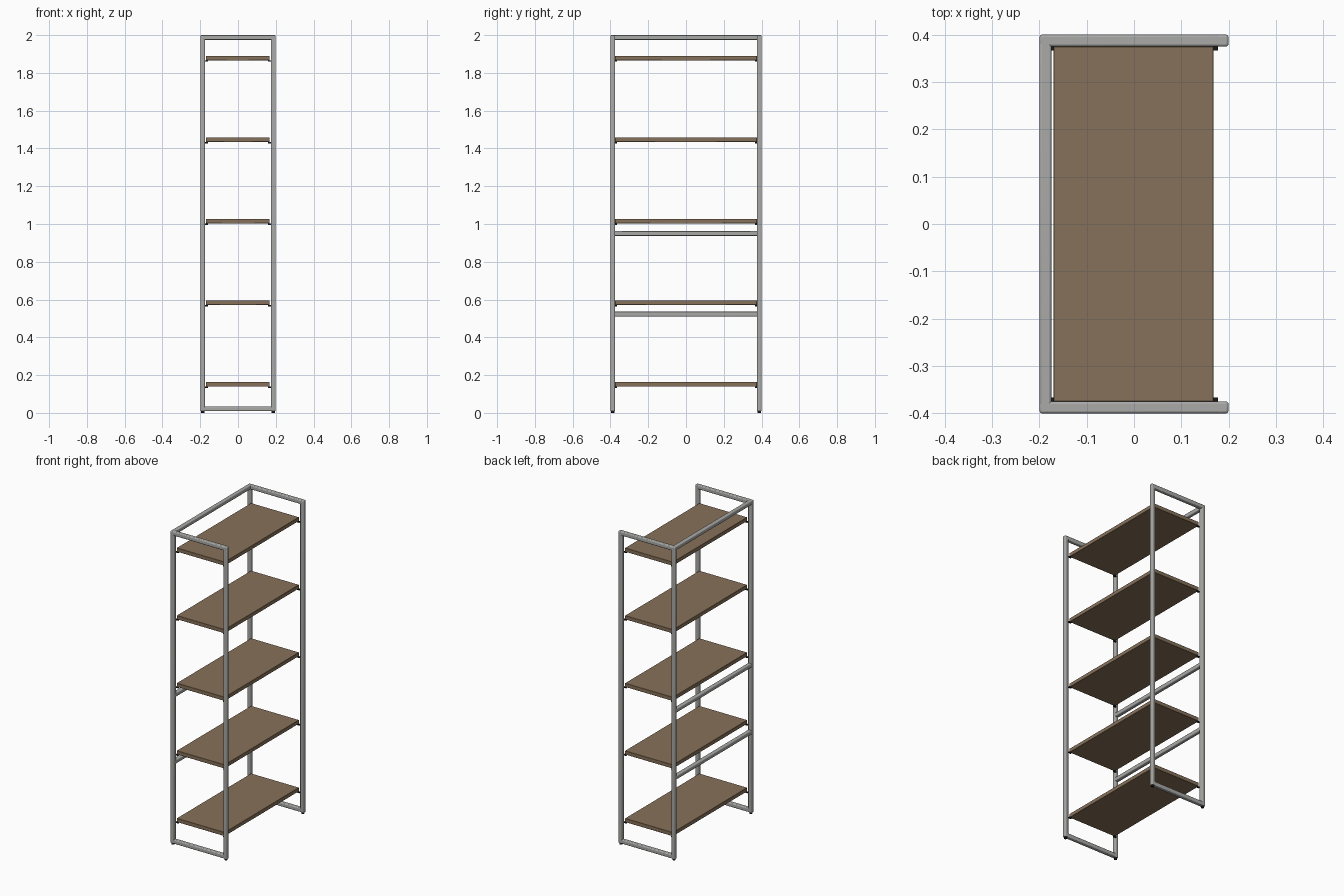
import bpy

if "Cube" in bpy.data.objects:
    bpy.data.objects.remove(bpy.data.objects["Cube"])

T = 0.025            # tube thickness
PX, PY = 0.187, 0.3875   # post centre lines


def material(name, color):
    m = bpy.data.materials.new(name)
    m.diffuse_color = color
    m.use_nodes = True
    m.node_tree.nodes["Principled BSDF"].inputs["Base Color"].default_value = m.diffuse_color
    return m


wood = material("wood", (0.24, 0.165, 0.10, 1))
metal = material("metal", (0.40, 0.40, 0.39, 1))
black = material("black_rubber", (0.01, 0.01, 0.01, 1))


def box(name, center, size, mat, bevel=0.0, segments=3):
    bpy.ops.mesh.primitive_cube_add(size=1, location=center)
    ob = bpy.context.object
    ob.name = name
    ob.scale = size
    bpy.ops.object.transform_apply(location=False, rotation=False, scale=True)
    ob.data.materials.append(mat)
    if bevel:
        mod = ob.modifiers.new("rounded_edges", 'BEVEL')
        mod.width = bevel
        mod.segments = segments
        bpy.ops.object.shade_smooth_by_angle()
    return ob


def cylinder(name, center, radius, depth, mat):
    bpy.ops.mesh.primitive_cylinder_add(vertices=24, radius=radius, depth=depth, location=center)
    ob = bpy.context.object
    ob.name = name
    ob.data.materials.append(mat)
    bpy.ops.object.shade_smooth_by_angle()
    return ob


# Side frames: two posts, top rail, bottom rail, feet
for sy, side in ((-1, "near"), (1, "far")):
    y = sy * PY
    for sx, end in ((-1, "back"), (1, "front")):
        x = sx * PX
        box(f"{side}_{end}_post", (x, y, 1.004), (T, T, 1.992), metal, 0.005)
        cylinder(f"{side}_{end}_foot", (x, y, 0.006), 0.0095, 0.012, black)
    for z, level in ((1.9875, "top"), (0.0215, "bottom")):
        box(f"{side}_{level}_rail", (0, y, z), (2 * PX, T, T), metal, 0.005)

# Rails across the back
for z, level in ((1.9875, "top"), (0.95, "middle"), (0.523, "lower")):
    box(f"back_{level}_rail", (-PX, 0, z), (T, 2 * PY, T), metal, 0.005)

# Shelves resting on small support tabs that reach out from the posts
for i in range(5):
    z = 0.152 + i * 0.4315
    box(f"shelf_{i + 1}", (-0.001, 0, z), (0.338, 0.75, 0.024), wood, 0.001, 1)
    for sx in (-1, 1):
        for sy in (-1, 1):
            box(f"shelf_{i + 1}_support", (sx * 0.168, sy * 0.371, z - 0.0155),
                (0.018, 0.010, 0.007), black)
